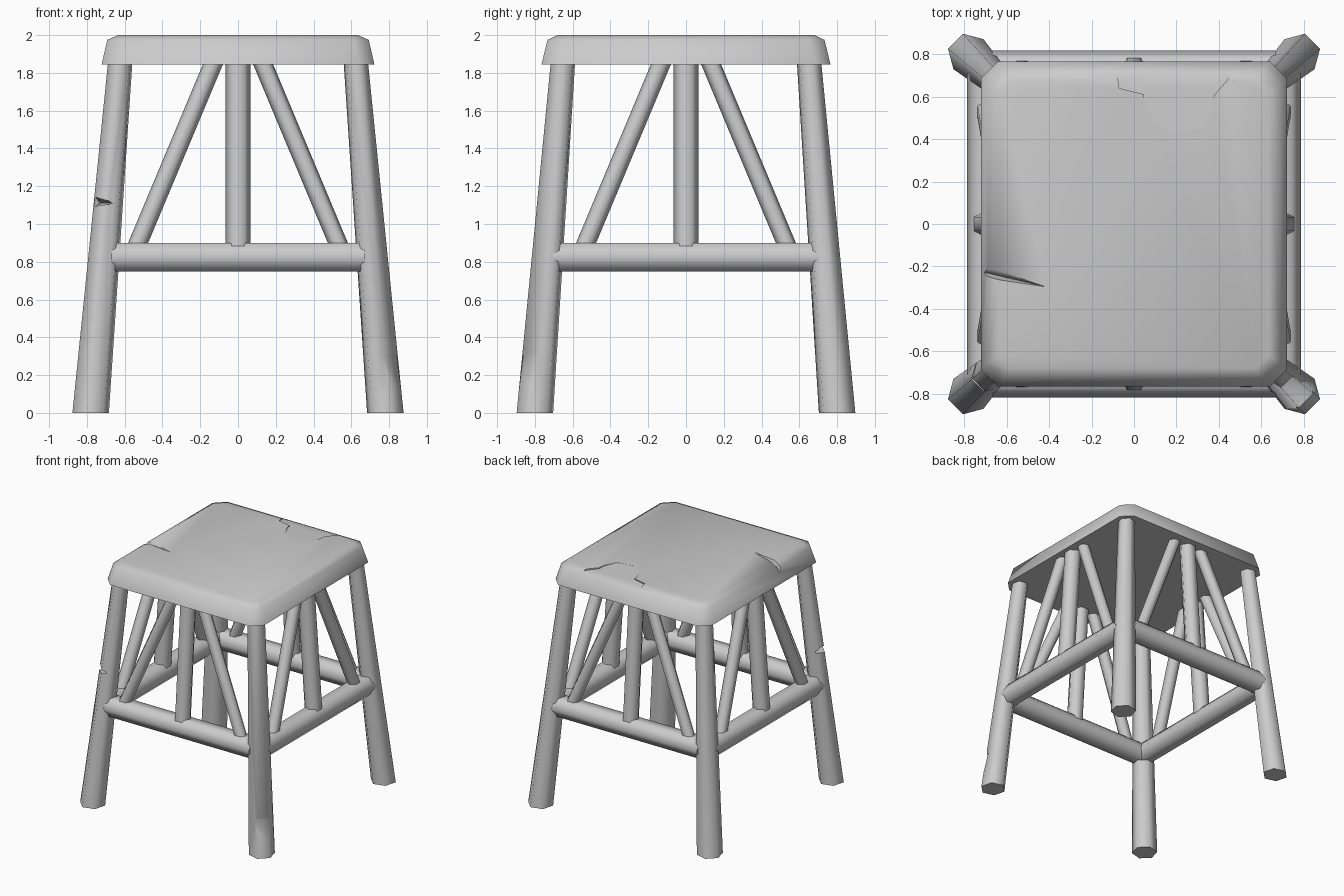
import bpy, bmesh, math
from mathutils import Vector

cube = bpy.data.objects.get("Cube")
if cube:
    bpy.data.objects.remove(cube, do_unlink=True)

GREY = (0.6, 0.6, 0.6, 1.0)
mat = bpy.data.materials.new("plain_grey")
mat.use_nodes = True
mat.diffuse_color = GREY
mat.node_tree.nodes["Principled BSDF"].inputs["Base Color"].default_value = GREY


def finish(name, bm):
    bmesh.ops.recalc_face_normals(bm, faces=bm.faces)
    mesh = bpy.data.meshes.new(name)
    bm.to_mesh(mesh)
    bm.free()
    mesh.materials.append(mat)
    ob = bpy.data.objects.new(name, mesh)
    bpy.context.collection.objects.link(ob)
    return ob


def loft(name, rings):
    """Skin a stack of equal-count point rings and cap both ends."""
    bm = bmesh.new()
    loops = [[bm.verts.new(p) for p in ring] for ring in rings]
    n = len(loops[0])
    for a, b in zip(loops, loops[1:]):
        for i in range(n):
            j = (i + 1) % n
            bm.faces.new((a[i], a[j], b[j], b[i]))
    bm.faces.new(loops[0][::-1])
    bm.faces.new(loops[-1])
    return finish(name, bm)


def hexagon(centre, radius, u, v, turn):
    return [Vector(centre) + radius * (math.cos(a) * u + math.sin(a) * v)
            for a in (turn + k * math.pi / 3 for k in range(6))]


def rod(name, a, b, r, side):
    """Six-sided bar from a to b with a corner pointing along side."""
    a, b = Vector(a), Vector(b)
    axis = (b - a).normalized()
    side = Vector(side)
    u = (side - axis * side.dot(axis)).normalized()
    v = axis.cross(u)
    return loft(name, [hexagon(p, r, u, v, 0) for p in (a, b)])


def carve(ob, points):
    """Cut the convex hull of a few points out of an object."""
    bm = bmesh.new()
    for p in points:
        bm.verts.new(p)
    bmesh.ops.convex_hull(bm, input=bm.verts)
    cutter = finish("cutter", bm)
    cutter.hide_render = True
    mod = ob.modifiers.new("carve", "BOOLEAN")
    mod.operation, mod.solver, mod.object = "DIFFERENCE", "EXACT", cutter
    bpy.context.view_layer.objects.active = ob
    bpy.ops.object.modifier_apply(modifier=mod.name)
    bpy.data.objects.remove(cutter, do_unlink=True)


def seat_ring(hx, hy, c, z):
    quarter = [(hx, hy - c), (hx - c, hy)]
    pts = quarter + [(-x, y) for x, y in quarter[::-1]]
    return [(x, y, z) for x, y in pts + [(-x, -y) for x, y in pts]]


parts = []

# Seat slab with clipped corners and a softened rim
seat = loft("seat", [seat_ring(0.722, 0.765, 0.08, 1.845),
                     seat_ring(0.692, 0.733, 0.08, 1.975),
                     seat_ring(0.635, 0.68, 0.06, 2.0)])
parts.append(seat)


# Worn patch at the back of the seat, sloping gently down to the rim
def wear(outline):
    carve(seat, [(x, y, z) for x, y in outline
                 for z in (2.03, 2.0 - 0.04 * (y - 0.42))])


wear([(-0.09, 0.8), (0.46, 0.8), (0.45, 0.69), (0.38, 0.61), (0.05, 0.61), (-0.07, 0.64)])
wear([(0.04, 0.64), (0.05, 0.58), (0.1, 0.48), (0.18, 0.43), (0.32, 0.45), (0.37, 0.55), (0.38, 0.64)])

# Split running in from the side of the seat
carve(seat, [(-0.78, -0.16, 2.03), (-0.62, -0.22, 2.03), (-0.4, -0.3, 2.005),
             (-0.78, -0.25, 2.03), (-0.78, -0.21, 1.9), (-0.6, -0.26, 1.97)])

# Splayed, tapered legs
X, Y = Vector((1, 0, 0)), Vector((0, 1, 0))
legs = {}
for sy, depth in ((-1, "front"), (1, "back")):
    for sx, side in ((-1, "right"), (1, "left")):
        turn = math.atan2(sy, sx) + math.pi / 6
        leg = loft(f"{depth}_{side}_leg",
                   [hexagon((sx * 0.78, sy * 0.8, 0), 0.1, X, Y, turn),
                    hexagon((sx * 0.62, sy * 0.648, 1.9), 0.066, X, Y, turn)])
        legs[depth, side] = leg
        parts.append(leg)

# Nick in one leg and a chip low on another
carve(legs["front", "right"], [(-0.85, -0.6, 1.17), (-0.85, -0.6, 1.08), (-0.64, -0.83, 1.11),
                               (-0.72, -0.66, 1.11), (-0.85, -0.85, 1.16), (-0.85, -0.85, 1.09)])
face, out, along = Vector((0.813, -0.833, 0)), Vector((0.7, -0.7, 0)), Vector((0.7, 0.7, 0))
carve(legs["front", "left"], [face + out * d + along * s + Vector((0, 0, z))
                              for s in (-0.15, 0.15)
                              for d, z in ((-0.015, 0.3), (0.04, 0.05), (0.04, 0.37))])

# Each side: rail, upright post and a pair of diagonal braces
UP = Vector((0, 0, 1))
for name, along, out, length, low, high in (
        ("front", X, -Y, 0.67, 0.73, 0.65), ("back", X, Y, 0.67, 0.73, 0.65),
        ("right", Y, -X, 0.71, 0.70, 0.625), ("left", Y, X, 0.71, 0.70, 0.625)):
    foot = out * low + UP * 0.825
    head = out * high + UP * 1.9
    parts.append(rod(f"{name}_rail", foot - along * length, foot + along * length, 0.087, out))
    parts.append(rod(f"{name}_post", foot, head, 0.066, along))
    for s, tag in ((-1, "a"), (1, "b")):
        parts.append(rod(f"{name}_brace_{tag}", foot + along * s * 0.56,
                         head + along * s * 0.11, 0.049, along))

# Soft shading around the bars and rim, crisp at the end caps
bpy.ops.object.select_all(action="DESELECT")
for ob in parts:
    ob.select_set(True)
bpy.context.view_layer.objects.active = seat
bpy.ops.object.shade_smooth_by_angle(angle=math.radians(65))
